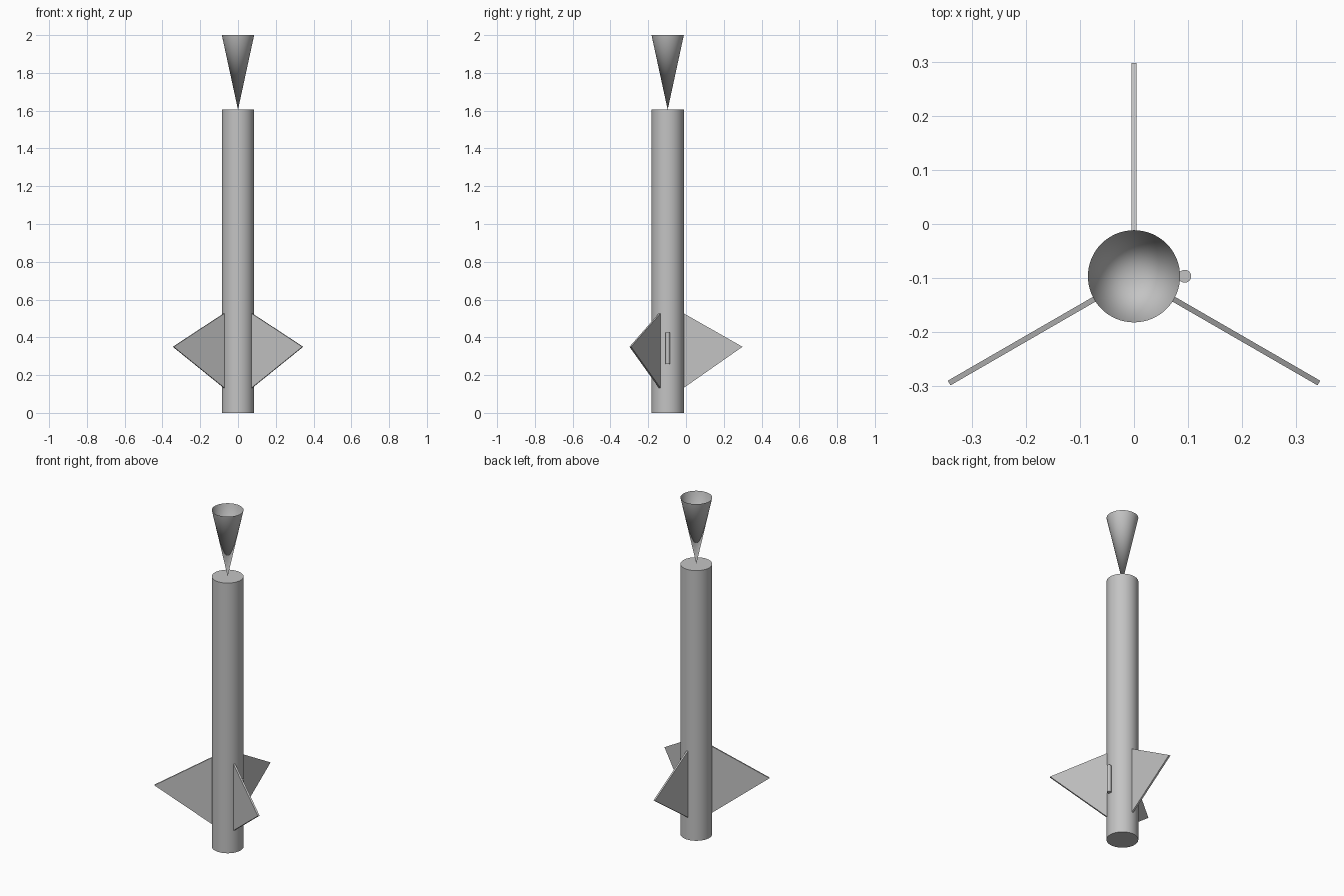
import bpy
import bmesh
import math
from mathutils import Matrix, Vector

AXIS_Y = -0.097        # body axis, offset so the fins are centred
BODY_R = 0.0855
BODY_TOP = 1.605
FIN_TIP_R = 0.396
FIN_THICK = 0.01

cube = bpy.data.objects.get("Cube")
if cube:
    bpy.data.objects.remove(cube, do_unlink=True)

grey = bpy.data.materials.new("plain_grey")
grey.use_nodes = True
colour = (0.55, 0.55, 0.55, 1)
grey.diffuse_color = colour
grey.node_tree.nodes["Principled BSDF"].inputs["Base Color"].default_value = colour


def finish(bm, name, smooth=False):
    """Turn a bmesh into a grey object in the scene."""
    mesh = bpy.data.meshes.new(name)
    bm.to_mesh(mesh)
    bm.free()
    mesh.materials.append(grey)
    obj = bpy.data.objects.new(name, mesh)
    bpy.context.collection.objects.link(obj)
    if smooth:
        bpy.ops.object.select_all(action='DESELECT')
        obj.select_set(True)
        bpy.context.view_layer.objects.active = obj
        bpy.ops.object.shade_smooth_by_angle(angle=math.radians(35))
    return obj


def round_part(name, x, bottom, top, r_bottom, r_top, sides, caps=True):
    """Upright cylinder or cone between two heights."""
    bm = bmesh.new()
    place = Matrix.Translation((x, AXIS_Y, (bottom + top) / 2))
    bmesh.ops.create_cone(bm, cap_ends=caps, segments=sides, radius1=r_bottom,
                          radius2=r_top, depth=top - bottom, matrix=place)
    bmesh.ops.remove_doubles(bm, verts=bm.verts, dist=1e-5)
    return finish(bm, name, smooth=True)


def fin(name, angle):
    """Triangular plate standing on the body, pointing outward at an angle."""
    bm = bmesh.new()
    profile = [(BODY_R - 0.001, 0.132), (FIN_TIP_R, 0.35), (BODY_R - 0.001, 0.527)]
    face = bm.faces.new([bm.verts.new((r, -FIN_THICK / 2, z)) for r, z in profile])
    out = bmesh.ops.extrude_face_region(bm, geom=[face])
    moved = [v for v in out["geom"] if isinstance(v, bmesh.types.BMVert)]
    bmesh.ops.translate(bm, verts=moved, vec=Vector((0, FIN_THICK, 0)))
    bmesh.ops.recalc_face_normals(bm, faces=bm.faces)
    bm.transform(Matrix.Translation((0, AXIS_Y, 0)) @ Matrix.Rotation(angle, 4, 'Z'))
    return finish(bm, name)


# Body tube
round_part("body_tube", 0, 0, BODY_TOP, BODY_R, BODY_R, 64)

# Upturned open nose cone balanced on its point
round_part("nose_cone", 0, BODY_TOP, 2, 0, BODY_R, 64, caps=False)

# Small launch lug on the left side
round_part("launch_lug", 0.094, 0.26, 0.425, 0.012, 0.012, 24)

# Three fins, evenly spaced from the back
for i, side in enumerate(("back", "right", "left")):
    fin(side + "_fin", math.radians(90 + 120 * i))
